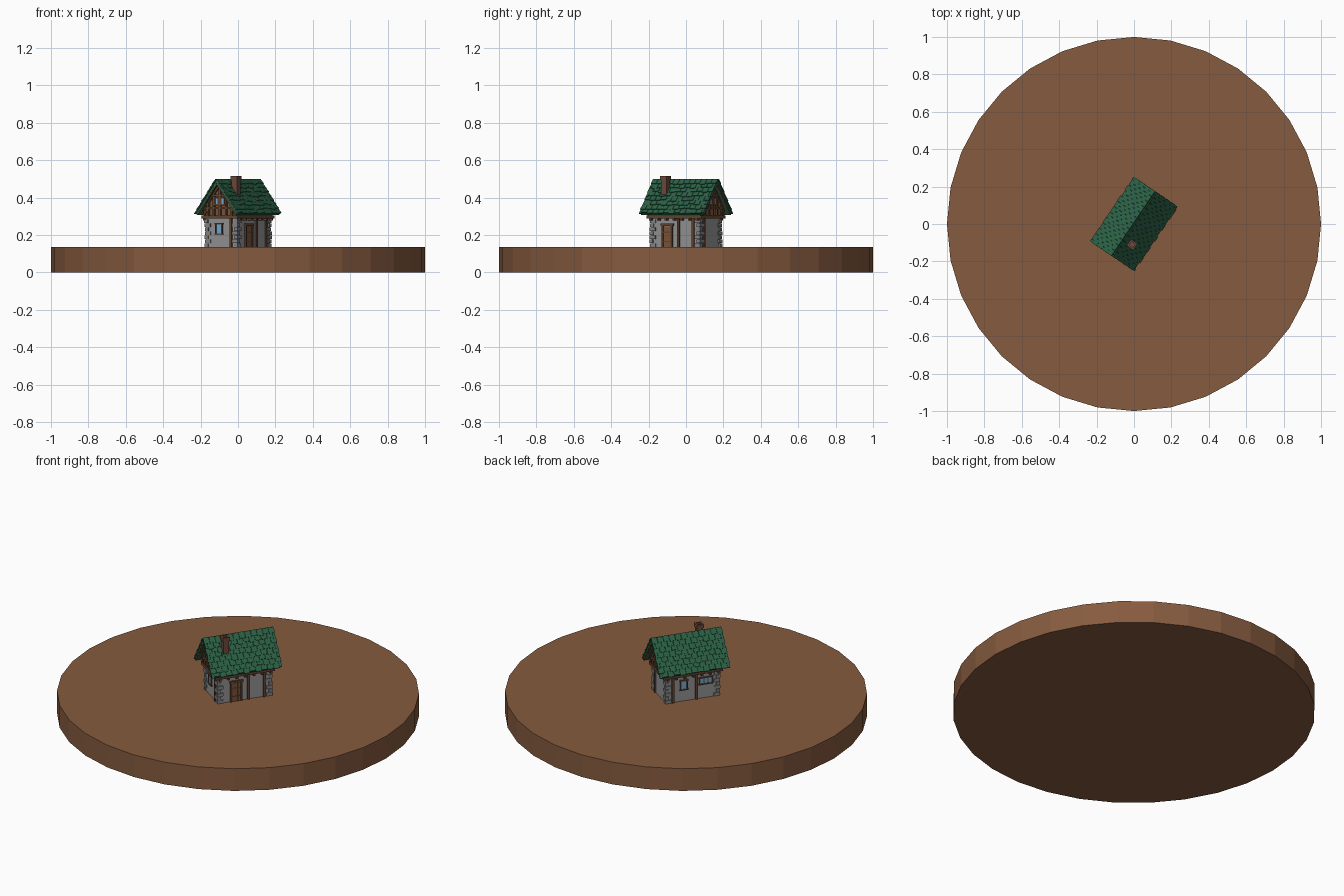
import bpy, bmesh, random
from math import pi, radians, atan2, hypot
from mathutils import Matrix, Vector

if "Cube" in bpy.data.objects:
    bpy.data.objects.remove(bpy.data.objects["Cube"])

random.seed(4)
TURN = Matrix.Rotation(radians(-34), 4, 'Z')   # whole cottage is turned on the disc
BASE = 0.135                                   # top of the disc
HX, HY = 0.100, 0.156                          # wall half sizes (ridge runs along y)
GX, GY = 0.112, 0.170                          # upper storey half sizes
RX, RY, EAVE, RIDGE = 0.132, 0.210, 0.315, 0.494


def material(name, rgb):
    m = bpy.data.materials.new(name)
    m.diffuse_color = (*rgb, 1)
    m.use_nodes = True
    m.node_tree.nodes["Principled BSDF"].inputs["Base Color"].default_value = m.diffuse_color
    return m


EARTH = material("earth", (0.24, 0.105, 0.05))
TIMBER = material("timber", (0.13, 0.06, 0.03))
PLANK = material("plank", (0.2, 0.09, 0.045))
GREEN = material("green_tile", (0.025, 0.12, 0.06))
GLASS = material("glass", (0.16, 0.42, 0.65))
BRICK = material("brick", (0.16, 0.07, 0.045))
PLASTER = material("plaster", (0.3, 0.3, 0.3))
STONE = material("stone", (0.24, 0.24, 0.25))


def finish(bm, name, mat, turn=TURN):
    bm.transform(turn)
    mesh = bpy.data.meshes.new(name)
    bm.to_mesh(mesh)
    bm.free()
    mesh.materials.append(mat)
    ob = bpy.data.objects.new(name, mesh)
    bpy.context.collection.objects.link(ob)
    return ob


def box(bm, c, size, rot=Matrix()):
    m = Matrix.Translation(c) @ rot @ Matrix.Diagonal((*size, 1))
    bmesh.ops.create_cube(bm, size=1, matrix=m)


def bar(bm, a, b, width, depth):
    # timber strip between two points of a gable plane (constant y)
    a, b = Vector(a), Vector(b)
    d = b - a
    rot = Matrix.Rotation(-atan2(d.z, d.x), 4, 'Y')
    box(bm, (a + b) / 2, (d.length, depth, width), rot)


def prism(bm, profile, y):
    # xz profile extruded from -y to +y
    f = bm.faces.new([bm.verts.new((px, -y, pz)) for px, pz in profile])
    r = bmesh.ops.extrude_face_region(bm, geom=[f])
    vs = [v for v in r["geom"] if isinstance(v, bmesh.types.BMVert)]
    bmesh.ops.translate(bm, verts=vs, vec=(0, 2 * y, 0))
    bmesh.ops.recalc_face_normals(bm, faces=bm.faces[:])


# Ground disc
bm = bmesh.new()
bmesh.ops.create_cone(bm, cap_ends=True, segments=32, radius1=1, radius2=1, depth=BASE,
                      matrix=Matrix.Translation((0, 0, BASE / 2)))
finish(bm, "ground_disc", EARTH, Matrix())

# Ground floor walls
bm = bmesh.new()
box(bm, (0, 0, 0.215), (2 * HX, 2 * HY, 0.17))
finish(bm, "walls", PLASTER)

# Corner stones, alternating long and short
bm = bmesh.new()
rows = 7
h = 0.15 / rows
for sx in (-1, 1):
    for sy in (-1, 1):
        for i in range(rows):
            lx, ly = (0.036, 0.022) if i % 2 else (0.022, 0.036)
            out = 0.005 + random.uniform(0, 0.003)
            box(bm, (sx * (HX + out - lx / 2), sy * (HY + out - ly / 2), BASE + h * (i + 0.5)),
                (lx, ly, h * 0.88))
finish(bm, "corner_stones", STONE)

# Timber frame: ring beams and posts
bm = bmesh.new()
for s in (-1, 1):
    box(bm, (s * (HX + 0.005), 0, 0.296), (0.022, 2 * GY + 0.01, 0.018))
    box(bm, (0, s * (HY + 0.009), 0.296), (2 * GX + 0.006, 0.022, 0.018))
    for y in (s * 0.022, 0.116):                       # long-side posts
        box(bm, (s * HX, y, 0.212), (0.016, 0.014, 0.155))
    for i in range(7):                                 # joist ends
        box(bm, (s * GX, -0.15 + 0.05 * i, 0.284), (0.02, 0.012, 0.012))
    box(bm, (0.062, s * HY, 0.212), (0.014, 0.016, 0.155))
finish(bm, "timber_frame", TIMBER)

# Attic with gable walls
bm = bmesh.new()
prism(bm, [(-GX, 0.30), (GX, 0.30), (GX, 0.335), (0, RIDGE - 0.012), (-GX, 0.335)], GY - 0.004)
finish(bm, "attic_walls", PLANK)

# Gable timbers and barge boards
bm = bmesh.new()
for s in (-1, 1):
    y = s * GY
    for z, w in ((0.345, GX * 0.92), (0.412, 0.05)):
        bar(bm, (-w, y, z), (w, y, z), 0.011, 0.014)
    for x, top in ((-0.075, 0.38), (-0.04, 0.42), (0, 0.475), (0.04, 0.42), (0.075, 0.38)):
        bar(bm, (x, y, 0.30), (x, y, top), 0.011, 0.014)
    for m in (-1, 1):
        bar(bm, (m * GX, y, 0.33), (0, y, RIDGE - 0.022), 0.013, 0.016)
        bar(bm, (m * RX * 0.97, s * (RY - 0.012), EAVE - 0.003),
            (0, s * (RY - 0.012), RIDGE - 0.014), 0.014, 0.01)
        bar(bm, (m * 0.075, y, 0.345), (m * 0.105, y, 0.305), 0.009, 0.012)
finish(bm, "gable_timbers", TIMBER)

# Roof slab
bm = bmesh.new()
prism(bm, [(-RX, EAVE), (0, RIDGE), (RX, EAVE), (RX - 0.006, EAVE - 0.008),
           (0, RIDGE - 0.016), (-RX + 0.006, EAVE - 0.008)], RY - 0.006)
finish(bm, "roof_slab", GREEN)

# Roof tiles in staggered rows on both slopes
bm = bmesh.new()
slope = atan2(RIDGE - EAVE, RX)
run = hypot(RX, RIDGE - EAVE)
rows, cols = 8, 12
step, tw = run / rows, 2 * RY / cols
for side in (0, pi):
    face = Matrix.Rotation(side, 4, 'Z') @ Matrix.Translation((0, 0, RIDGE)) \
        @ Matrix.Rotation(slope, 4, 'Y')
    for r in range(rows):
        shift = 0.5 if r % 2 else 0
        for c in range(cols + 1):
            lo = max(-RY, -RY + (c - shift) * tw)
            hi = min(RY, -RY + (c + 1 - shift) * tw)
            if hi - lo < 0.005:
                continue
            edge = 0.003 if r % 2 else 0               # ragged gable ends
            lo, hi = max(lo, -RY + edge), min(hi, RY - edge)
            length = step * 1.12 + random.uniform(-0.004, 0.006)
            tilt = Matrix.Rotation(radians(-6 + random.uniform(-2, 1)), 4, 'Y')
            m = face @ Matrix.Translation((r * step, (lo + hi) / 2, 0.002)) @ tilt \
                @ Matrix.Translation((length / 2, 0, 0.002)) \
                @ Matrix.Diagonal((length, (hi - lo) * 0.95, 0.006, 1))
            bmesh.ops.create_cube(bm, size=1, matrix=m)
finish(bm, "roof_tiles", GREEN)

# Chimney with cap rim
bm = bmesh.new()
cx, cy = 0.053, -0.097
box(bm, (cx, cy, 0.435), (0.034, 0.034, 0.13))
for s in (-1, 1):
    box(bm, (cx + s * 0.016, cy, 0.504), (0.01, 0.042, 0.022))
    box(bm, (cx, cy + s * 0.016, 0.504), (0.022, 0.01, 0.022))
finish(bm, "chimney", BRICK)

# Door: planks, then frame
bm = bmesh.new()
DY = -0.05
for i in (-1, 0, 1):
    box(bm, (HX + 0.001, DY + i * 0.0165, 0.19), (0.008, 0.0155, 0.11))
finish(bm, "door", PLANK)
bm = bmesh.new()
for s in (-1, 1):
    box(bm, (HX + 0.002, DY + s * 0.03, 0.193), (0.016, 0.01, 0.116))
box(bm, (HX + 0.002, DY, 0.255), (0.018, 0.08, 0.012))
for z in (0.165, 0.215):
    box(bm, (HX + 0.004, DY, z), (0.006, 0.05, 0.007))
finish(bm, "door_frame", TIMBER)

# Windows: (position, facing angle, width, height, panes)
WINDOWS = [((-0.015, -HY, 0.233), 0, 0.038, 0.055, 1),
           ((-HX, 0.052, 0.233), -pi / 2, 0.038, 0.055, 1),
           ((-HX, -0.078, 0.24), -pi / 2, 0.072, 0.038, 3)]
for sy, ang in ((-1, 0), (1, pi)):
    WINDOWS += [((x, sy * GY, 0.380), ang, 0.022, 0.038, 1) for x in (-0.02, 0.02)]
glass, frame = bmesh.new(), bmesh.new()
for pos, ang, w, hgt, panes in WINDOWS:
    at = Matrix.Translation(pos) @ Matrix.Rotation(ang, 4, 'Z')

    def part(bm, x, z, sx, sy, sz):
        m = at @ Matrix.Translation((x, -0.001, z)) @ Matrix.Diagonal((sx, sy, sz, 1))
        bmesh.ops.create_cube(bm, size=1, matrix=m)
    part(glass, 0, 0, w, 0.008, hgt)
    for s in (-1, 1):
        part(frame, s * w / 2, 0, 0.007, 0.014, hgt)
        part(frame, 0, s * hgt / 2, w + 0.014, 0.016, 0.007)
    for i in range(1, panes):
        part(frame, -w / 2 + w * i / panes, 0, 0.005, 0.012, hgt)
finish(glass, "window_glass", GLASS)
finish(frame, "window_frames", TIMBER)
